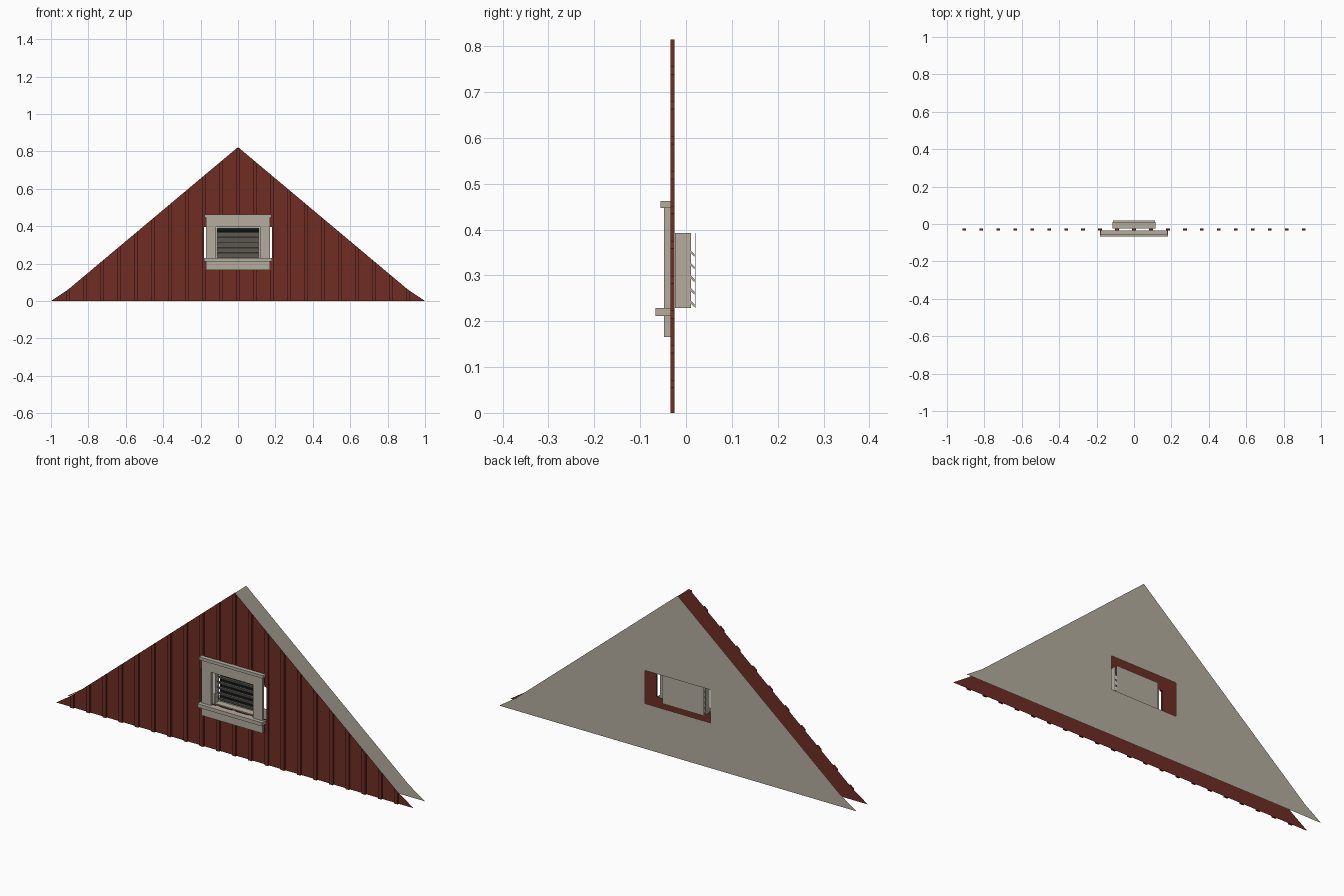
import bpy, bmesh, math

cube = bpy.data.objects.get("Cube")
if cube:
    bpy.data.objects.remove(cube)


def material(name, rgb):
    m = bpy.data.materials.new(name)
    m.use_nodes = True
    m.diffuse_color = (*rgb, 1)
    bsdf = next(n for n in m.node_tree.nodes if n.type == 'BSDF_PRINCIPLED')
    bsdf.inputs["Base Color"].default_value = (*rgb, 1)
    return m


RED = material("barn_red", (0.16, 0.026, 0.018))
STONE = material("warm_grey", (0.46, 0.42, 0.345))
BLACK = material("vent_black", (0.005, 0.008, 0.006))

# Gable outline and window opening
PEAK, EAVE_X, EAVE_Z = 0.823, 0.91, 0.06
HOLE_X, HOLE_LOW, HOLE_TOP = 0.182, 0.229, 0.396
FRONT_Y, BACK_Y = -0.025, 0.066
BATTEN_Y = -0.034


def roof(x):
    x = abs(x)
    if x < EAVE_X:
        return PEAK - (PEAK - EAVE_Z) * x / EAVE_X
    return EAVE_Z * (1 - x) / (1 - EAVE_X)


def finish(name, bm, *mats):
    me = bpy.data.meshes.new(name)
    bm.to_mesh(me)
    bm.free()
    for m in mats:
        me.materials.append(m)
    ob = bpy.data.objects.new(name, me)
    bpy.context.collection.objects.link(ob)
    return ob


def prism(bm, outline, y0, y1):
    """Extrude an x-z outline from y0 to y1."""
    face = bm.faces.new([bm.verts.new((x, y0, z)) for x, z in outline])
    ext = bmesh.ops.extrude_face_region(bm, geom=[face])["geom"]
    verts = [v for v in ext if isinstance(v, bmesh.types.BMVert)]
    bmesh.ops.translate(bm, verts=verts, vec=(0, y1 - y0, 0))


def box(bm, x0, x1, y0, y1, z0, z1):
    prism(bm, [(x0, z0), (x1, z0), (x1, z1), (x0, z1)], y0, y1)


def solid(name, bm, mat):
    bmesh.ops.recalc_face_normals(bm, faces=bm.faces)
    return finish(name, bm, mat)


# Two thin gable sheets, each with the window opening
def sheet(name, y, mat, flip):
    half = [(0, 0), (1, 0), (EAVE_X, EAVE_Z), (0, PEAK), (0, HOLE_TOP),
            (HOLE_X, HOLE_TOP), (HOLE_X, HOLE_LOW), (0, HOLE_LOW)]
    bm = bmesh.new()
    face = bm.faces.new([bm.verts.new((x, y, z)) for x, z in half])
    if flip:
        face.normal_flip()
    ob = finish(name, bm, mat)
    ob.modifiers.new("Mirror", 'MIRROR').use_axis[0] = True


sheet("front_siding", FRONT_Y, RED, False)
sheet("back_lining", BACK_Y, STONE, True)

# Vertical battens, cut to the roof slope and around the opening
bm = bmesh.new()
step, hw = 0.0907, 0.01
for i in range(-10, 11):
    a, b = i * step - hw, i * step + hw

    def strip(x0, x1, z0, top=None):
        t0, t1 = (top, top) if top else (roof(x0), roof(x1))
        prism(bm, [(x0, z0), (x1, z0), (x1, t1), (x0, t0)], BATTEN_Y, FRONT_Y)

    if abs(i) > 2:
        strip(a, b, 0)
        continue
    strip(a, b, 0, HOLE_LOW)
    strip(a, b, HOLE_TOP)
    if i == 2:
        strip(HOLE_X, b, HOLE_LOW, HOLE_TOP)
    elif i == -2:
        strip(a, -HOLE_X, HOLE_LOW, HOLE_TOP)
solid("battens", bm, RED)

# Window trim: name, x range, front y, z range
OUT, IN = 0.17, 0.118
for name, x0, x1, y, z0, z1 in (
        ("top_cap", -0.179, 0.179, -0.056, 0.447, 0.462),
        ("header_board", -OUT, OUT, -0.048, 0.397, 0.447),
        ("left_board", IN, OUT, -0.048, 0.229, 0.397),
        ("right_board", -OUT, -IN, -0.048, 0.229, 0.397),
        ("sill", -0.181, 0.181, -0.067, 0.211, 0.229),
        ("apron_board", -OUT, OUT, -0.048, 0.165, 0.211)):
    bm = bmesh.new()
    box(bm, x0, x1, y, BATTEN_Y, z0, z1)
    solid(name, bm, STONE)

# Vent box: four thin walls behind the opening
W, T, LOW, TOP = 0.116, 0.003, 0.229, 0.392
bm = bmesh.new()
for x0, x1, z0, z1 in ((-W, T - W, LOW, TOP), (W - T, W, LOW, TOP),
                       (T - W, W - T, LOW, LOW + T), (T - W, W - T, TOP - T, TOP)):
    box(bm, x0, x1, -0.024, 0.011, z0, z1)
solid("vent_box", bm, STONE)

# Louver slats sloping down toward the back
bm = bmesh.new()
for k in range(5):
    z = 0.23 + 0.0275 * k
    profile = [(-0.008, z + 0.027), (0.019, z), (0.019, z + 0.006), (-0.004, z + 0.029)]
    face = bm.faces.new([bm.verts.new((T - W, y, h)) for y, h in profile])
    ext = bmesh.ops.extrude_face_region(bm, geom=[face])["geom"]
    bmesh.ops.translate(bm, vec=(2 * (W - T), 0, 0),
                        verts=[v for v in ext if isinstance(v, bmesh.types.BMVert)])
solid("louver_slats", bm, STONE)

# Vent backing plate, dark on the side facing the slats
bm = bmesh.new()
box(bm, -W, W, 0.0205, 0.022, LOW, TOP)
bmesh.ops.recalc_face_normals(bm, faces=bm.faces)
for f in bm.faces:
    f.material_index = 1 if f.normal.y < -0.5 else 0
finish("vent_backing", bm, STONE, BLACK)
